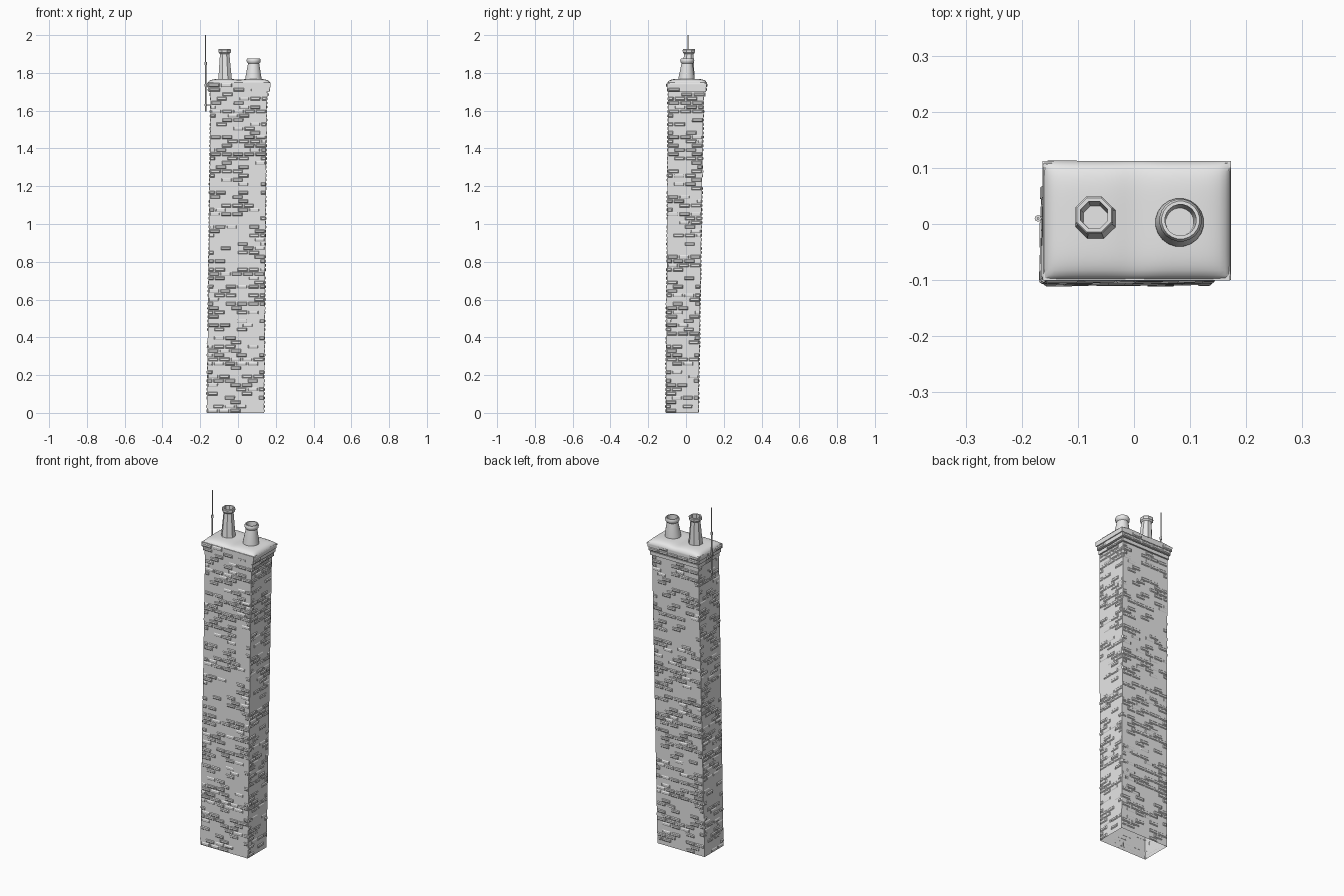
import bpy, bmesh, math, random
from mathutils import Vector

random.seed(4)
cube = bpy.data.objects.get("Cube")
if cube:
    bpy.data.objects.remove(cube, do_unlink=True)

grey = bpy.data.materials.new("Light grey")
grey.use_nodes = True
grey.diffuse_color = (0.8, 0.8, 0.8, 1)
grey.node_tree.nodes["Principled BSDF"].inputs["Base Color"].default_value = (0.8, 0.8, 0.8, 1)


def finish(bm, name, smooth=None):
    bmesh.ops.recalc_face_normals(bm, faces=bm.faces)
    mesh = bpy.data.meshes.new(name)
    bm.to_mesh(mesh)
    bm.free()
    mesh.materials.append(grey)
    ob = bpy.data.objects.new(name, mesh)
    bpy.context.collection.objects.link(ob)
    if smooth:
        bpy.ops.object.select_all(action="DESELECT")
        ob.select_set(True)
        bpy.context.view_layer.objects.active = ob
        bpy.ops.object.shade_smooth_by_angle(angle=math.radians(smooth))
    return ob


def brick_tier(name, low, high, z0, z1, courses, chance, capped=True):
    """Four-sided tier between two rectangles (cx, cy, hx, hy) with raised bricks."""
    bm = bmesh.new()
    signs = [(-1, -1), (1, -1), (1, 1), (-1, 1)]

    def corner(i, z):
        t = (z - z0) / (z1 - z0)
        cx, cy, hx, hy = [a + (b - a) * t for a, b in zip(low, high)]
        return Vector((cx + signs[i % 4][0] * hx, cy + signs[i % 4][1] * hy, z))

    rings = [[bm.verts.new(corner(i, z)) for i in range(4)] for z in (z0, z1)]
    for i in range(4):
        j = (i + 1) % 4
        bm.faces.new((rings[0][i], rings[0][j], rings[1][j], rings[1][i]))
    if capped:
        bm.faces.new(rings[0])
    bm.faces.new(rings[1])

    height = (z1 - z0) / courses
    for side in range(4):
        out = Vector(((0, -1, 0), (1, 0, 0), (0, 1, 0), (-1, 0, 0))[side])
        count = 5 if side % 2 == 0 else 3
        for row in range(courses):
            for k in range(count + row % 2):
                if random.random() > chance:
                    continue
                shift = 0.5 * (row % 2)
                u0 = max(0, (k - shift + 0.06) / count)
                u1 = min(1, (k - shift + 0.94) / count)
                bottom = z0 + (row + 0.08) * height
                top = z0 + (row + 0.92) * height
                depth = random.uniform(0.002, 0.005)

                # Sloping edges give each brick a worn face
                def loop(inset, push):
                    du, dz = inset * 0.06 / count, inset * 0.2 * height
                    pts = []
                    for u, z in ((u0 + du, bottom + dz), (u1 - du, bottom + dz),
                                 (u1 - du, top - dz), (u0 + du, top - dz)):
                        p = corner(side, z).lerp(corner(side + 1, z), u)
                        pts.append(bm.verts.new(p + out * push))
                    return pts

                back, front = loop(0, -0.0005), loop(1, depth)
                bm.faces.new(front)
                for a in range(4):
                    b = (a + 1) % 4
                    bm.faces.new((back[a], back[b], front[b], front[a]))
    return finish(bm, name)


# Leaning brick shaft and stepped crown
neck = (0.004, 0.0, 0.148, 0.094)
brick_tier("shaft", (-0.014, -0.021, 0.151, 0.086), neck, 0, 1.72, 76, 0.5, False)
for name, hx, hy, z0, z1 in (("crown_lower", 0.154, 0.098, 1.675, 1.695),
                             ("crown_middle", 0.161, 0.102, 1.700, 1.722),
                             ("crown_upper", 0.166, 0.105, 1.722, 1.748)):
    rect = (0.005, 0.004, hx, hy)
    brick_tier(name, rect, rect, z0, z1, 1, 0.35)

# Rounded mortar bed on the crown, slightly sunk between the pots
bm = bmesh.new()
bmesh.ops.create_grid(bm, x_segments=32, y_segments=24, size=1)
for v in bm.verts:
    x, y = v.co.x, v.co.y
    rise = ((1 - abs(x) ** 7) * (1 - abs(y) ** 5)) ** 0.6
    dip = 0.005 * math.exp(-(x / 0.2) ** 2)
    v.co = (0.005 + 0.168 * x, 0.006 + 0.106 * y, 1.745 + (0.024 - dip) * rise)
rim = bmesh.ops.extrude_edge_only(bm, edges=[e for e in bm.edges if e.is_boundary])
for v in [g for g in rim["geom"] if isinstance(g, bmesh.types.BMVert)]:
    v.co.z = 1.738
finish(bm, "mortar_bed", 50)


# Chimney pots: radius and height profile revolved, with a slight lean
def revolve(name, sides, base, lean, profile, smooth=None):
    bm = bmesh.new()
    rings = []
    z0, span = profile[0][1], profile[-2][1] - profile[0][1]
    for r, z in profile:
        t = (z - z0) / span
        ring = []
        for i in range(sides):
            a = 2 * math.pi * (i + 0.5) / sides
            ring.append(bm.verts.new((base[0] + lean[0] * t + r * math.cos(a),
                                      base[1] + lean[1] * t + r * math.sin(a), z)))
        rings.append(ring)
    for lo, hi in zip(rings, rings[1:]):
        for i in range(sides):
            j = (i + 1) % sides
            bm.faces.new((lo[i], lo[j], hi[j], hi[i]))
    bm.faces.new(rings[-1])
    return finish(bm, name, smooth)


revolve("octagonal_pot", 8, (-0.068, 0.009), (-0.003, 0.007),
        [(0.040, 1.750), (0.038, 1.775), (0.027, 1.900), (0.035, 1.908),
         (0.036, 1.922), (0.033, 1.926), (0.026, 1.926), (0.023, 1.800)])
revolve("round_pot", 20, (0.081, 0.002), (0.002, 0.005),
        [(0.044, 1.750), (0.043, 1.775), (0.030, 1.850), (0.036, 1.856),
         (0.038, 1.868), (0.034, 1.877), (0.028, 1.877), (0.025, 1.790)], 40)


# Mast on the right side with collar and wall brackets
def rod(name, a, b, radius):
    a, b = Vector(a), Vector(b)
    bm = bmesh.new()
    bmesh.ops.create_cone(bm, cap_ends=True, segments=8, radius1=radius,
                          radius2=radius, depth=(b - a).length)
    turn = (b - a).to_track_quat("Z", "Y").to_matrix()
    bmesh.ops.rotate(bm, verts=bm.verts, matrix=turn)
    bmesh.ops.translate(bm, verts=bm.verts, vec=(a + b) / 2)
    finish(bm, name, 50)


mx, my = -0.171, 0.01
rod("mast_lower", (mx, my, 1.595), (mx, my, 1.85), 0.0032)
rod("mast_upper", (mx, my, 1.85), (mx, my, 2.0), 0.0024)
rod("mast_collar", (mx, my, 1.842), (mx, my, 1.858), 0.006)
for z in (1.63, 1.735):
    rod("mast_bracket", (mx - 0.004, my, z), (-0.13, my, z), 0.003)
    rod("mast_clamp", (mx, my, z - 0.006), (mx, my, z + 0.006), 0.006)
